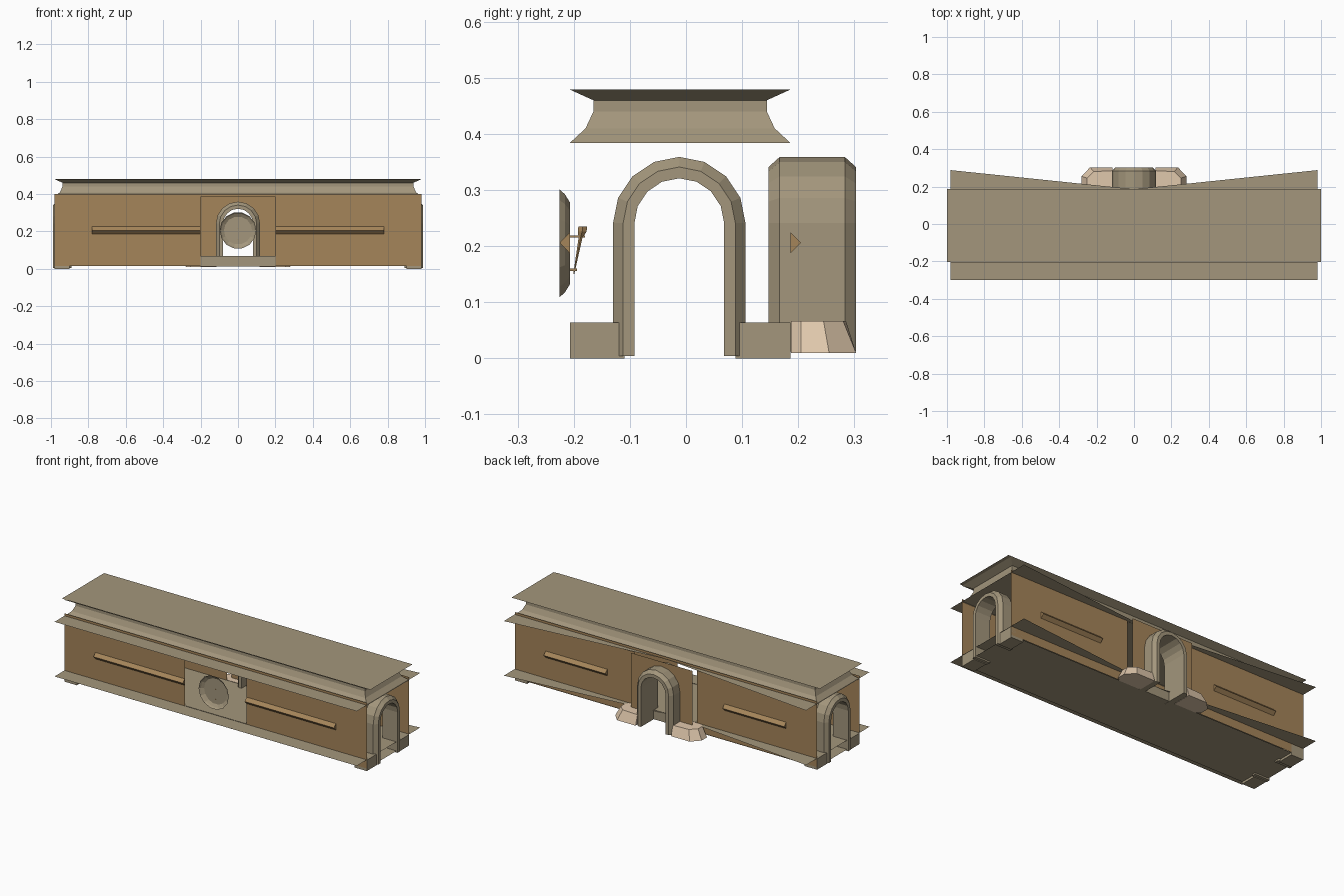
import bpy, bmesh, math

if "Cube" in bpy.data.objects:
    bpy.data.objects.remove(bpy.data.objects["Cube"])

def srgb(r, g, b):
    f = lambda c: c / 12.92 if c <= 0.04045 else ((c + 0.055) / 1.055) ** 2.4
    return tuple(f(c / 255) for c in (r, g, b)) + (1,)

def material(name, rgb):
    m = bpy.data.materials.new(name)
    m.diffuse_color = srgb(*rgb)
    m.use_nodes = True
    m.node_tree.nodes["Principled BSDF"].inputs["Base Color"].default_value = m.diffuse_color
    return m

STONE = material("grey_stone", (163, 150, 124))
WALL = material("brown_plaster", (165, 133, 90))
PALE = material("pale_stone", (224, 200, 172))

YF, YB = -0.207, 0.186      # front and back wall planes
X = 0.98                    # half length of the walls

def make(name, verts, faces, mat, solid=True):
    me = bpy.data.meshes.new(name)
    me.from_pydata(verts, [], faces)
    if solid:
        bm = bmesh.new()
        bm.from_mesh(me)
        bmesh.ops.recalc_face_normals(bm, faces=bm.faces)
        bm.to_mesh(me)
        bm.free()
    me.materials.append(mat)
    ob = bpy.data.objects.new(name, me)
    bpy.context.collection.objects.link(ob)
    return ob

def loft(name, rings, mat, caps=(True, True), closed=True):
    """Join rings of equal point count into one skin."""
    n = len(rings[0])
    verts = [p for r in rings for p in r]
    faces = []
    for i in range(len(rings) - 1):
        for j in range(n if closed else n - 1):
            k = (j + 1) % n
            faces.append((i * n + j, i * n + k, (i + 1) * n + k, (i + 1) * n + j))
    if caps[0]:
        faces.append(tuple(range(n)))
    if caps[1]:
        faces.append(tuple(range((len(rings) - 1) * n, len(rings) * n)))
    return make(name, verts, faces, mat)

def rect(x, y0, y1, z):
    return [(-x, y0, z), (x, y0, z), (x, y1, z), (-x, y1, z)]

def box(name, x0, x1, y0, y1, z0, z1, mat):
    r = lambda z: [(x0, y0, z), (x1, y0, z), (x1, y1, z), (x0, y1, z)]
    return loft(name, [r(z0), r(z1)], mat)

def arch_line(r, z0, spring=0.241, seg=8):
    """Arch outline as (sideways, height) points: leg, half circle, leg."""
    arc = [(-r * math.cos(math.pi * i / seg), spring + r * math.sin(math.pi * i / seg))
           for i in range(seg + 1)]
    return [(-r, z0)] + arc + [(r, z0)]

def arch(name, section, z0, place):
    """Sweep a (radius, depth) section along the arch outline."""
    lines = [[place(s, d, z) for s, z in arch_line(r, z0)] for r, d in section]
    return loft(name, [list(ring) for ring in zip(*lines)], STONE)

# roof sheet, ceiling and floor sheets with the shallow V at the back
make("roof", rect(1.0, -0.203, 0.188, 0.48), [(0, 1, 2, 3)], STONE, False)
make("underside", rect(X, YF, YB, 0.013), [(3, 2, 1, 0)], STONE, False)
for name, z in (("floor_sheet", 0.066), ("ceiling_sheet", 0.386)):
    pts = [(-X, -0.3, z), (0, -0.3, z), (X, -0.3, z), (X, 0.288, z), (0, YB, z), (-X, 0.288, z)]
    make(name, pts, [(0, 1, 4, 5), (1, 2, 3, 4)], STONE, False)

# concave cornice between ceiling and roof
cove = [(0.384, 0), (0.41, 0.028), (0.44, 0.042), (0.46, 0.042), (0.479, 0)]
loft("cornice", [rect(X - d, YF + d, YB - d, z) for z, d in cove], STONE, (False, False))

# front and back walls, each with a central opening, and ribs
for side, y, rib_y, rib_x in (("front", YF, -0.225, 0.2), ("back", YB, 0.205, 0.38)):
    for s in (-1, 1):
        make(side + "_wall", [(s * 0.2, y, 0.015), (s * X, y, 0.015), (s * X, y, 0.4), (s * 0.2, y, 0.4)],
             [(0, 1, 2, 3)], WALL, False)
        loft(side + "_rib", [[(s * x, y, 0.187), (s * x, rib_y, 0.206), (s * x, y, 0.225)]
                             for x in (rib_x, 0.78)], WALL)
    make(side + "_lintel", [(-0.2, y, 0.385), (0.2, y, 0.385), (0.2, y, 0.4), (-0.2, y, 0.4)],
         [(0, 1, 2, 3)], WALL, False)
    make(side + "_sill", [(-0.2, y, 0.013), (0.2, y, 0.013), (0.2, y, 0.068), (-0.2, y, 0.068)],
         [(0, 1, 2, 3)], STONE, False)

# doorway panel at the back, with an arched hole
hole = arch_line(0.1, 0.066)
outer = []
for sx, sz in hole:
    k = min(0.2 / max(abs(sx), 1e-6), (0.385 - 0.2) / max(sz - 0.2, 1e-6))
    outer.append((sx * k, 0.2 + (sz - 0.2) * k) if sz > 0.2 else (math.copysign(0.2, sx), sz))
corner = lambda p: (math.copysign(0.2, p[0]), 0.385) if abs(p[0]) > 0.17 and p[1] > 0.36 else p
outer = [corner(p) for p in outer]
loft("doorway_panel", [[(a, 0.225, b) for a, b in hole], [(a, 0.225, b) for a, b in outer]],
     WALL, (False, False), closed=False)

# back doorway arch, chamfered on both faces
arch("back_arch", [(0.118, 0.167), (0.118, 0.283), (0.1, 0.303), (0.08, 0.303), (0.08, 0.147), (0.1, 0.147)],
     0.012, lambda s, d, z: (s, d, z))

# pale faceted footings beside the back doorway
for s in (-1, 1):
    low = [(0.115, 0.187), (0.255, 0.187), (0.28, 0.205), (0.28, 0.255), (0.235, 0.303), (0.115, 0.303)]
    top = [(0.115, 0.187), (0.23, 0.187), (0.25, 0.205), (0.25, 0.245), (0.215, 0.28), (0.115, 0.285)]
    loft("footing", [[(s * x, y, 0.01) for x, y in low], [(s * x, y, 0.067) for x, y in top]], PALE)

# end arches with their side plinths
for s in (-1, 1):
    arch("end_arch", [(0.118, 0.91), (0.118, 0.968), (0.1, 0.988), (0.08, 0.988), (0.08, 0.89), (0.1, 0.89)],
         0.004, lambda a, d, z: (s * d, a - 0.012, z))
    x0, x1 = sorted((s * 0.9, s * 0.98))
    box("end_plinth", x0, x1, YF, -0.11, 0.0, 0.064, STONE)
    box("end_plinth", x0, x1, 0.088, YB, 0.0, 0.064, STONE)

# round dish in the front opening
N = 14
ring = lambda r, y: [(r * math.cos(2 * math.pi * i / N), y, 0.205 + r * math.sin(2 * math.pi * i / N))
                     for i in range(N)]
loft("round_dish", [ring(0.098, -0.225), ring(0.09, -0.216), ring(0.075, -0.207)], STONE, (False, True))

# wall torch behind the dish: tapered shaft, cup and two brackets
disc = lambda r, y, z: [(r * math.cos(math.pi * i / 3), y + r * math.sin(math.pi * i / 3), z) for i in range(6)]
loft("torch", [disc(0.001, -0.2, 0.15), disc(0.004, -0.188, 0.215), disc(0.009, -0.185, 0.226),
               disc(0.009, -0.184, 0.235)], WALL)
for z, y in ((0.217, -0.18), (0.158, -0.194)):
    box("torch_bracket", -0.003, 0.003, -0.21, y, z - 0.002, z + 0.002, WALL)
